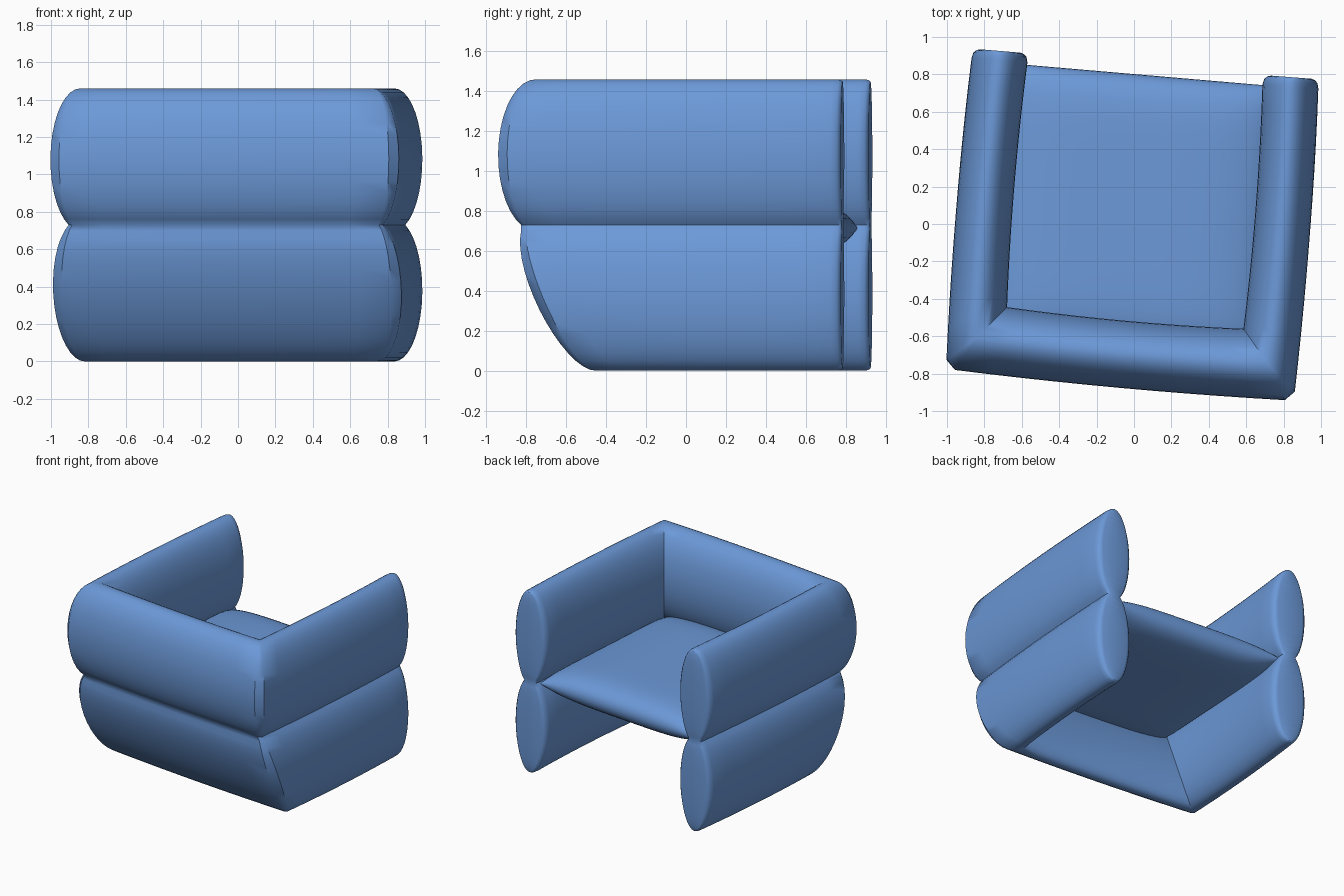
import bpy, bmesh, math
from mathutils import Vector as V

if "Cube" in bpy.data.objects:
    bpy.data.objects.remove(bpy.data.objects["Cube"])

blue = bpy.data.materials.new("soft_blue")
blue.diffuse_color = (0.15, 0.32, 0.69, 1)
blue.use_nodes = True
blue.node_tree.nodes["Principled BSDF"].inputs["Base Color"].default_value = blue.diffuse_color


def finish(name, bm, angle):
    bmesh.ops.remove_doubles(bm, verts=bm.verts, dist=0.0005)
    bmesh.ops.recalc_face_normals(bm, faces=bm.faces)
    me = bpy.data.meshes.new(name)
    bm.to_mesh(me)
    bm.free()
    me.materials.append(blue)
    ob = bpy.data.objects.new(name, me)
    bpy.context.collection.objects.link(ob)
    bpy.ops.object.select_all(action='DESELECT')
    ob.select_set(True)
    bpy.context.view_layer.objects.active = ob
    bpy.ops.object.shade_smooth_by_angle(angle=math.radians(angle))


# Centre lines of left arm, back and right arm (plan view)
LA, LB = V((-0.715, 0.925)), V((-0.842, -0.6))
BA, BB = V((-0.9, -0.605)), V((0.74, -0.755))
RA, RB = V((0.717, -0.8)), V((0.84, 0.785))


def outward(a, b):
    d = (b - a).normalized()
    return V((d.y, -d.x))


def cross(a, da, b, db):
    t = ((b.x - a.x) * db.y - (b.y - a.y) * db.x) / (da.x * db.y - da.y * db.x)
    return a + da * t


# Figure-of-eight section: (side factor, z), outer half from the top down
N, C = 16, 0.38
LIM = math.acos(-0.35 / C)
half = [(math.sin(LIM * i / N), 1.08 + C * math.cos(LIM * i / N)) for i in range(N + 1)]
half += [(s, 1.46 - z) for s, z in reversed(half[:-1])]
section = half + [(-s, z) for s, z in reversed(half[1:-1])]
M = len(section)


def rail(s, z, shrink=1.0):
    """Points along the wall for one section point, in plan."""
    da = s * 0.15
    if z >= 0.73:
        db = s * 0.18
    else:
        db = s * 0.15 - 0.30 * (1 - z / 0.73)      # lower back slants inward
    nl, nb, nr = outward(LA, LB), outward(BA, BB), outward(RA, RB)
    dl, dk, dr = (LB - LA).normalized(), (BB - BA).normalized(), (RB - RA).normalized()
    c1 = cross(LA + nl * da, dl, BA + nb * db, dk)
    c2 = cross(BA + nb * db, dk, RA + nr * da, dr)
    r = 0.05 * max(0, s)                            # rounded outer corners
    pts = []

    def run(a, b, n):
        for i in range(11):
            t = i / 10
            pts.append((a.lerp(b, t) + n * 0.06 * t * (1 - t), z))

    # rounded end: bevel from cap to full section
    bevel = [(0.0, 0.72, 0.985), (0.006, 0.85, 0.992), (0.02, 0.95, 0.998)]
    for off, k, kz in bevel:
        pts.append((LA + nl * da * k + dl * off, 0.73 + (z - 0.73) * kz))
    run(LA + nl * da + dl * 0.05, c1 - dl * r, nl)
    run(c1 + dk * r, c2 - dk * r, nb)
    run(c2 + dr * r, RB + nr * da - dr * 0.05, nr)
    for off, k, kz in reversed(bevel):
        pts.append((RB + nr * da * k - dr * off, 0.73 + (z - 0.73) * kz))
    return pts


# Arms and back: one swept wall with mitred corners
bm = bmesh.new()
rails = [[bm.verts.new((p.x, p.y, z)) for p, z in rail(s, zz)] for s, zz in section]
for k in range(M):
    a, b = rails[k], rails[(k + 1) % M]
    for i in range(len(a) - 1):
        bm.faces.new((a[i], b[i], b[i + 1], a[i + 1]))
for e in (0, -1):                                   # end caps
    H = M // 2
    for k in range(H):
        quad = [rails[k][e], rails[k + 1][e], rails[(M - k - 1) % M][e], rails[(M - k) % M][e]]
        bm.faces.new(list(dict.fromkeys(quad)))
finish("arms_and_back", bm, 42)

# Seat cushion: a pillow pinched at its edges
bm = bmesh.new()
FL, FR, KL, KR = V((-0.68, 0.86)), V((0.775, 0.735)), V((-0.76, -0.6)), V((0.67, -0.71))
n = 32
for side in (1, -1):
    g = []
    for i in range(n + 1):
        u = -math.cos(math.pi * i / n)
        row = []
        for j in range(n + 1):
            v = -math.cos(math.pi * j / n)
            p = KL.lerp(KR, (u + 1) / 2).lerp(FL.lerp(FR, (u + 1) / 2), (v + 1) / 2)
            h = 0.13 * math.sqrt(max(0, 1 - abs(u) ** 4)) * math.sqrt(max(0, 1 - abs(v) ** 8))
            row.append(bm.verts.new((p.x, p.y, 0.715 + side * h)))
        g.append(row)
    for i in range(n):
        for j in range(n):
            bm.faces.new((g[i][j], g[i + 1][j], g[i + 1][j + 1], g[i][j + 1]))
finish("seat_cushion", bm, 60)
